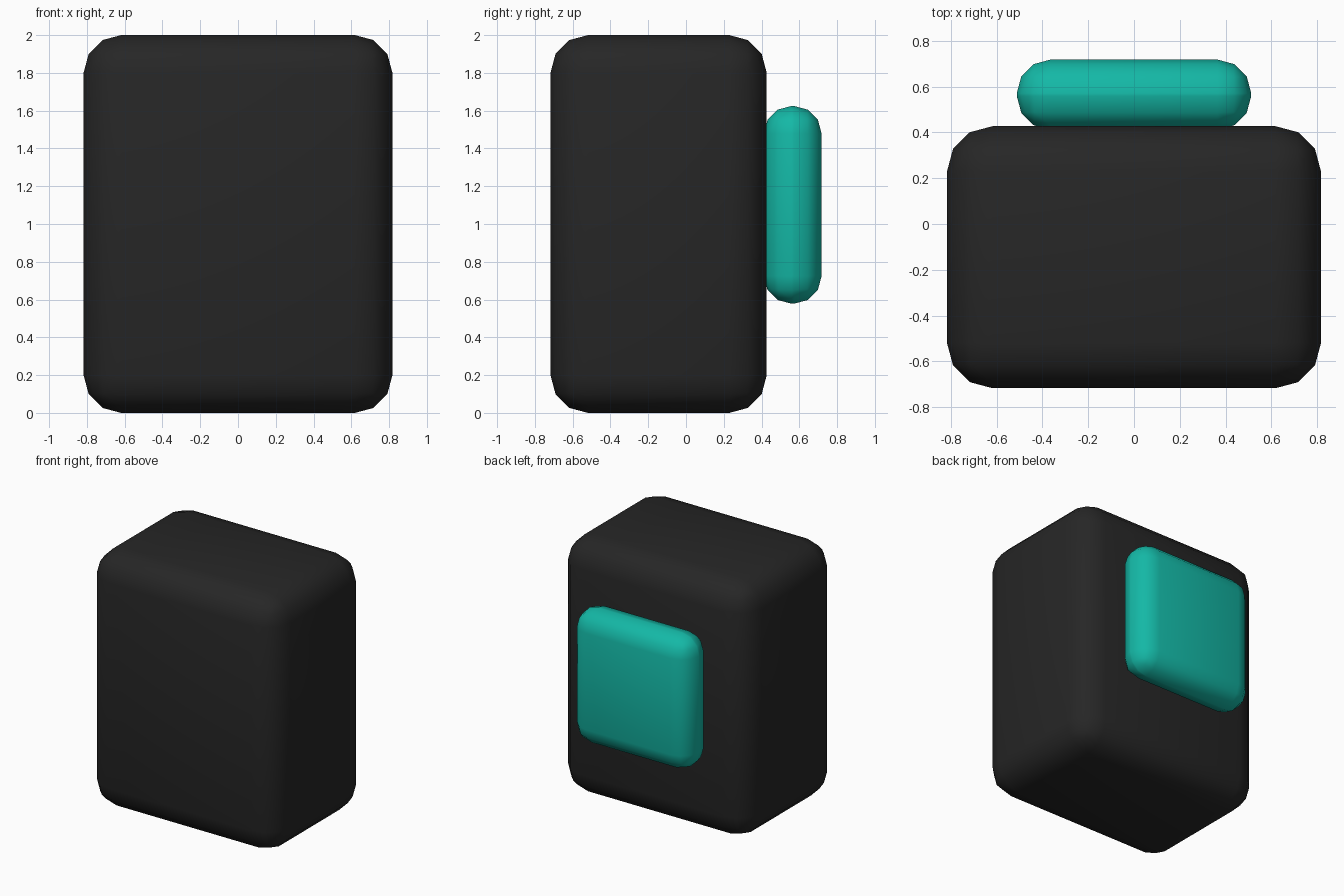
import bpy
import math

if "Cube" in bpy.data.objects:
    bpy.data.objects.remove(bpy.data.objects["Cube"])


def material(name, color):
    m = bpy.data.materials.new(name)
    m.diffuse_color = color
    m.use_nodes = True
    m.node_tree.nodes["Principled BSDF"].inputs["Base Color"].default_value = m.diffuse_color
    return m


def rounded_box(name, low, high, radius, mat):
    """Box between two corners with three-step rounded edges."""
    centre = [(a + b) / 2 for a, b in zip(low, high)]
    bpy.ops.mesh.primitive_cube_add(size=1, location=centre)
    ob = bpy.context.object
    ob.name = name
    ob.scale = [b - a for a, b in zip(low, high)]
    bpy.ops.object.transform_apply(location=False, rotation=False, scale=True)
    bevel = ob.modifiers.new("rounding", 'BEVEL')
    bevel.width = radius
    bevel.segments = 3
    bevel.limit_method = 'NONE'
    bpy.ops.object.modifier_apply(modifier=bevel.name)
    bpy.ops.object.shade_smooth_by_angle(angle=math.radians(60))
    ob.data.materials.append(mat)
    return ob


black = material("soft black", (0.0194, 0.0194, 0.0194, 1))
teal = material("teal", (0.007, 0.479, 0.381, 1))

# Main body
rounded_box("body", (-0.817, -0.717, 0), (0.817, 0.427, 2), 0.198, black)

# Pad on the back, its rear edge sunk slightly into the body
rounded_box("back_pad", (-0.512, 0.412, 0.578), (0.512, 0.718, 1.625), 0.147, teal)
